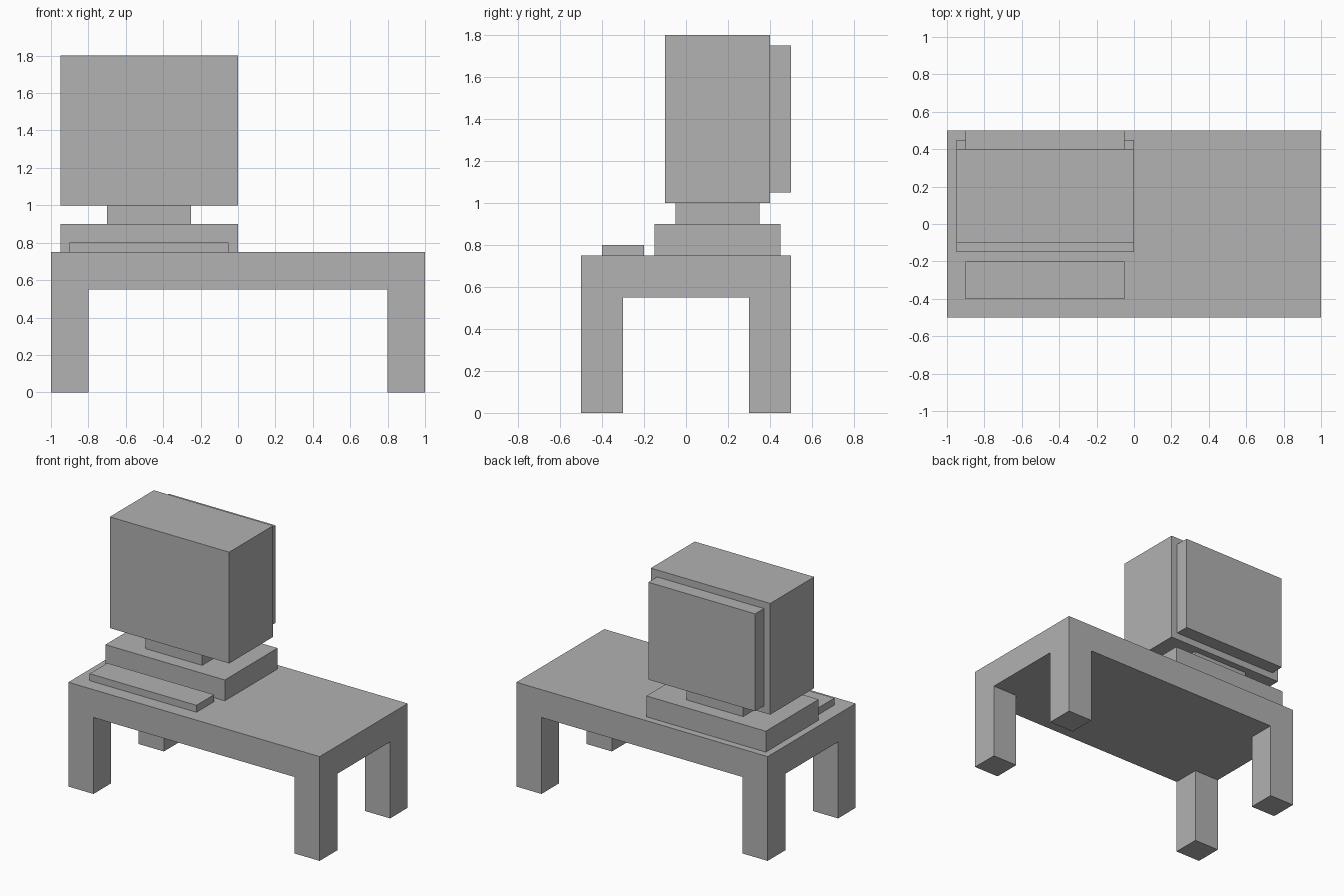
import bpy
import bmesh
from mathutils import Vector

if "Cube" in bpy.data.objects:
    bpy.data.objects.remove(bpy.data.objects["Cube"])

# Single flat colour
grey = bpy.data.materials.new("plain_grey")
grey.use_nodes = True
colour = (0.445, 0.445, 0.445, 1)
grey.diffuse_color = colour
grey.node_tree.nodes["Principled BSDF"].inputs["Base Color"].default_value = colour


def box_mesh(low, high):
    low, high = Vector(low), Vector(high)
    bm = bmesh.new()
    bmesh.ops.create_cube(bm, size=1)
    bmesh.ops.scale(bm, vec=high - low, verts=bm.verts)
    bmesh.ops.translate(bm, vec=(low + high) / 2, verts=bm.verts)
    return bm


def add_object(name, bm):
    mesh = bpy.data.meshes.new(name)
    bm.to_mesh(mesh)
    bm.free()
    mesh.materials.append(grey)
    obj = bpy.data.objects.new(name, mesh)
    bpy.context.collection.objects.link(obj)


# Desk: a thick slab, cut along the leg lines, with its corners pulled down
slab_bottom = 0.55
inner_x, inner_y = 0.8, 0.3
bm = box_mesh((-1, -0.5, slab_bottom), (1, 0.5, 0.75))
for side in (-1, 1):
    for cut in (Vector((side * inner_x, 0, 0)), Vector((0, side * inner_y, 0))):
        bmesh.ops.bisect_plane(bm, geom=bm.verts[:] + bm.edges[:] + bm.faces[:],
                               plane_co=cut, plane_no=cut.normalized())
bm.normal_update()
corners = []
for face in bm.faces:
    centre = face.calc_center_median()
    if face.normal.z < -0.9 and abs(centre.x) > inner_x and abs(centre.y) > inner_y:
        corners.append(face)
legs = bmesh.ops.extrude_face_region(bm, geom=corners)["geom"]
bmesh.ops.translate(bm, vec=(0, 0, -slab_bottom),
                    verts=[v for v in legs if isinstance(v, bmesh.types.BMVert)])
bmesh.ops.dissolve_limit(bm, angle_limit=0.01, verts=bm.verts, edges=bm.edges)
bmesh.ops.recalc_face_normals(bm, faces=bm.faces)
add_object("desk", bm)

# Computer on the desk: low corner, high corner
parts = {
    "computer_case": ((-0.95, -0.15, 0.75), (0, 0.45, 0.9)),
    "monitor_stand": ((-0.7, -0.05, 0.9), (-0.25, 0.35, 1)),
    "monitor": ((-0.95, -0.1, 1), (0, 0.4, 1.8)),
    "monitor_back": ((-0.9, 0.4, 1.05), (-0.05, 0.5, 1.75)),
    "keyboard": ((-0.9, -0.4, 0.75), (-0.05, -0.2, 0.8)),
}
for name, (low, high) in parts.items():
    add_object(name, box_mesh(low, high))
